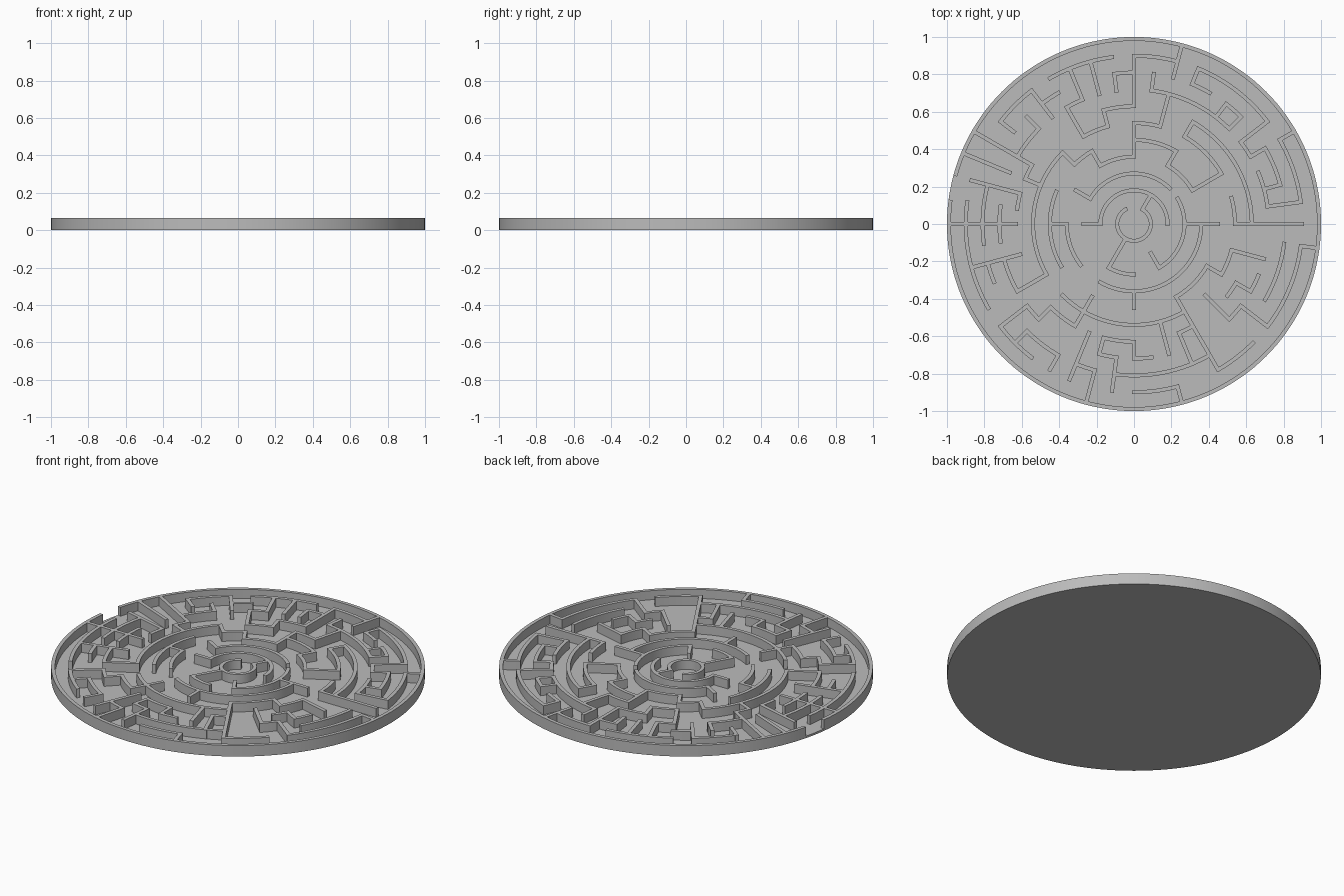
import bpy, bmesh, math

cube = bpy.data.objects.get("Cube")
if cube:
    bpy.data.objects.remove(cube, do_unlink=True)

RINGS = 11                       # outer wall is the last ring
SECTORS = 48
HALF = 0.0105                    # half the wall thickness
STEP = (1 - HALF) / RINGS
TURN = math.tau / SECTORS
FLOOR, TOP = 0.012, 0.065

grey = bpy.data.materials.new("grey")
grey.use_nodes = True
colour = (0.5, 0.5, 0.5, 1)
grey.diffuse_color = colour
grey.node_tree.nodes["Principled BSDF"].inputs["Base Color"].default_value = colour


def finish(bm, name):
    bmesh.ops.recalc_face_normals(bm, faces=bm.faces)
    mesh = bpy.data.meshes.new(name)
    bm.to_mesh(mesh)
    bm.free()
    mesh.materials.append(grey)
    obj = bpy.data.objects.new(name, mesh)
    bpy.context.collection.objects.link(obj)
    bpy.ops.object.select_all(action="DESELECT")
    obj.select_set(True)
    bpy.context.view_layer.objects.active = obj
    bpy.ops.object.shade_smooth_by_angle(angle=math.radians(30))
    return obj


def arc_wall(bm, radius, start, end):
    """Curved wall between two angles."""
    steps = max(1, round((end - start) / TURN * 3))
    loops = []
    for n in range(steps + 1):
        a = start + (end - start) * n / steps
        corners = [(radius - HALF, FLOOR), (radius + HALF, FLOOR),
                   (radius + HALF, TOP), (radius - HALF, TOP)]
        loops.append([bm.verts.new((r * math.cos(a), r * math.sin(a), z))
                      for r, z in corners])
    for p, q in zip(loops, loops[1:]):
        for k in range(4):
            bm.faces.new((p[k], p[k - 1], q[k - 1], q[k]))
    bm.faces.new(loops[0])
    bm.faces.new(loops[-1])


def radial_wall(bm, inner, outer, angle):
    """Straight wall pointing at the centre."""
    c, s = math.cos(angle), math.sin(angle)
    base = [bm.verts.new((r * c - w * s, r * s + w * c, FLOOR))
            for r, w in ((inner, -HALF), (outer, -HALF), (outer, HALF), (inner, HALF))]
    face = bm.faces.new(base)
    up = bmesh.ops.extrude_face_region(bm, geom=[face], use_keep_orig=True)
    for v in up["geom"]:
        if isinstance(v, bmesh.types.BMVert):
            v.co.z = TOP


def trail(bm, ring, sector, moves):
    """Walk the polar grid: o out, i in, l anticlockwise, r clockwise."""
    while moves:
        way = moves[0]
        rest = moves.lstrip(way)
        count = len(moves) - len(rest)
        if way in "oi":
            goal = ring + (count if way == "o" else -count)
            low, high = sorted((ring, goal))
            radial_wall(bm, low * STEP - HALF, high * STEP + HALF, sector * TURN)
            ring = goal
        else:
            goal = sector + (count if way == "l" else -count)
            low, high = sorted((sector, goal))
            pad = HALF / (ring * STEP)
            arc_wall(bm, ring * STEP, low * TURN - pad, high * TURN + pad)
            sector = goal
        moves = rest


# Floor disc
bm = bmesh.new()
bmesh.ops.create_cone(bm, cap_ends=True, segments=SECTORS * 3, radius1=1, radius2=1, depth=FLOOR)
bmesh.ops.translate(bm, verts=bm.verts, vec=(0, 0, FLOOR / 2))
finish(bm, "floor")

# Outer wall with its entrance gap
bm = bmesh.new()
arc_wall(bm, RINGS * STEP, 23 * TURN, (22 + SECTORS) * TURN)
finish(bm, "outer_wall")

# Walls around the centre
INNER = [
    (1, 16, "l" * 40 + "o"), (1, 32, "oollll"), (2, 0, "l" * 24 + "o"),
    (3, 20, "r" * 14), (3, 20, "o"), (3, 4, "r" * 12 + "i"), (3, 0, "oo"),
    (4, 0, "r" * 16), (4, 36, "o"), (4, 24, "lllll"), (4, 24, "o"), (5, 21, "lllllll"),
]
# Walls of the back half
BACK = [
    (6, 12, "iillllollo" + "l" * 10 + "oorr"), (5, 12, "rrrrirrrroollllo" + "r" * 8),
    (6, 12, "rroolo"), (8, 10, "rrrrol"), (6, 2, "rroooo"),
    (10, 10, "lliiillillooroo"), (11, 10, "ii"), (9, 12, "li"), (10, 14, "ii"),
    (10, 13, "lll"), (9, 8, "lorrrriirorri"), (8, 7, "o"), (11, 4, "irrriill"),
    (10, 22, "iiil"), (11, 21, "iii"), (11, 20, "iiiili"), (8, 20, "r"),
    (9, 19, "orrii"), (9, 16, "l"), (9, 18, "il"),
]
# Walls of the front half
FRONT = [
    (11, 47, "irrrriirii"), (9, 47, "rrr"), (5, 40, "llllolloo"), (7, 43, "lol"),
    (5, 40, "oooooll"), (9, 40, "rrrrr"), (6, 40, "r" * 10), (6, 38, "oo"),
    (7, 40, "roo"), (10, 36, "llo"), (7, 36, "ol"), (7, 36, "rroloo"),
    (11, 34, "iir"), (7, 33, "ooo"), (5, 32, "oorrorooll"), (10, 30, "ill"),
    (9, 32, "o"), (10, 24, "llll"), (9, 26, "l"), (7, 26, "ooo"),
    (11, 24, "iiii"), (10, 24, "r"), (9, 22, "lll"), (8, 24, "r"), (8, 24, "l"),
]
for name, trails in (("inner_walls", INNER), ("back_walls", BACK), ("front_walls", FRONT)):
    bm = bmesh.new()
    for ring, sector, moves in trails:
        trail(bm, ring, sector, moves)
    finish(bm, name)
